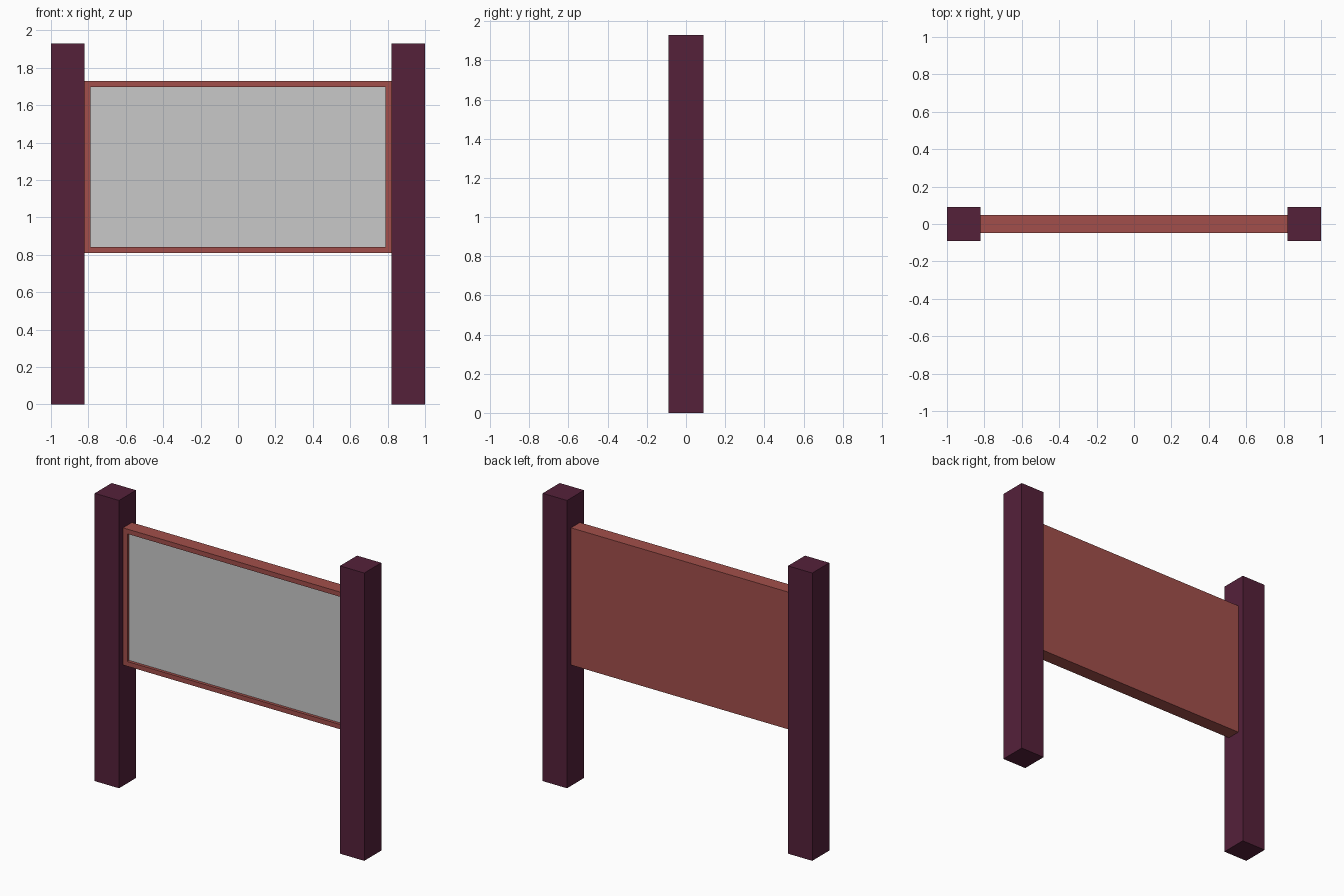
import bpy
import bmesh
from mathutils import Matrix, Vector

cube = bpy.data.objects.get("Cube")
if cube:
    bpy.data.objects.remove(cube, do_unlink=True)


def make_material(name, rgb):
    mat = bpy.data.materials.new(name)
    mat.use_nodes = True
    colour = (*rgb, 1.0)
    mat.diffuse_color = colour
    mat.node_tree.nodes["Principled BSDF"].inputs["Base Color"].default_value = colour
    return mat


plum = make_material("plum wood", (0.09, 0.015, 0.042))
red = make_material("red brown frame", (0.36, 0.078, 0.07))
grey = make_material("light grey panel", (0.584, 0.584, 0.584))


def make_box(name, size, centre, materials, edit=None):
    """Flat-shaded box, optionally refined by an edit function."""
    bm = bmesh.new()
    bmesh.ops.create_cube(bm, size=1, matrix=Matrix.Diagonal((*size, 1)))
    if edit:
        edit(bm)
    mesh = bpy.data.meshes.new(name)
    bm.to_mesh(mesh)
    bm.free()
    for mat in materials:
        mesh.materials.append(mat)
    obj = bpy.data.objects.new(name, mesh)
    obj.location = centre
    bpy.context.collection.objects.link(obj)
    return obj


def recess_front(bm):
    """Inset the front face and push it back to form the display panel."""
    bm.normal_update()
    front = min(bm.faces, key=lambda f: f.normal.y)
    bmesh.ops.inset_region(bm, faces=[front], thickness=0.045)
    # a second ring, pushed back, becomes the inner walls of the frame
    bmesh.ops.inset_region(bm, faces=[front], thickness=0.0)
    bmesh.ops.translate(bm, verts=front.verts, vec=Vector((0, 0.02, 0)))
    front.material_index = 1


# Square posts at either end
for side, x in (("left", 0.91), ("right", -0.91)):
    make_box(side + "_post", (0.18, 0.18, 1.93), (x, 0, 0.965), [plum])

# Framed board with its recessed panel
make_box("sign_board", (1.64, 0.094, 0.92), (0, 0, 1.27), [red, grey], recess_front)
